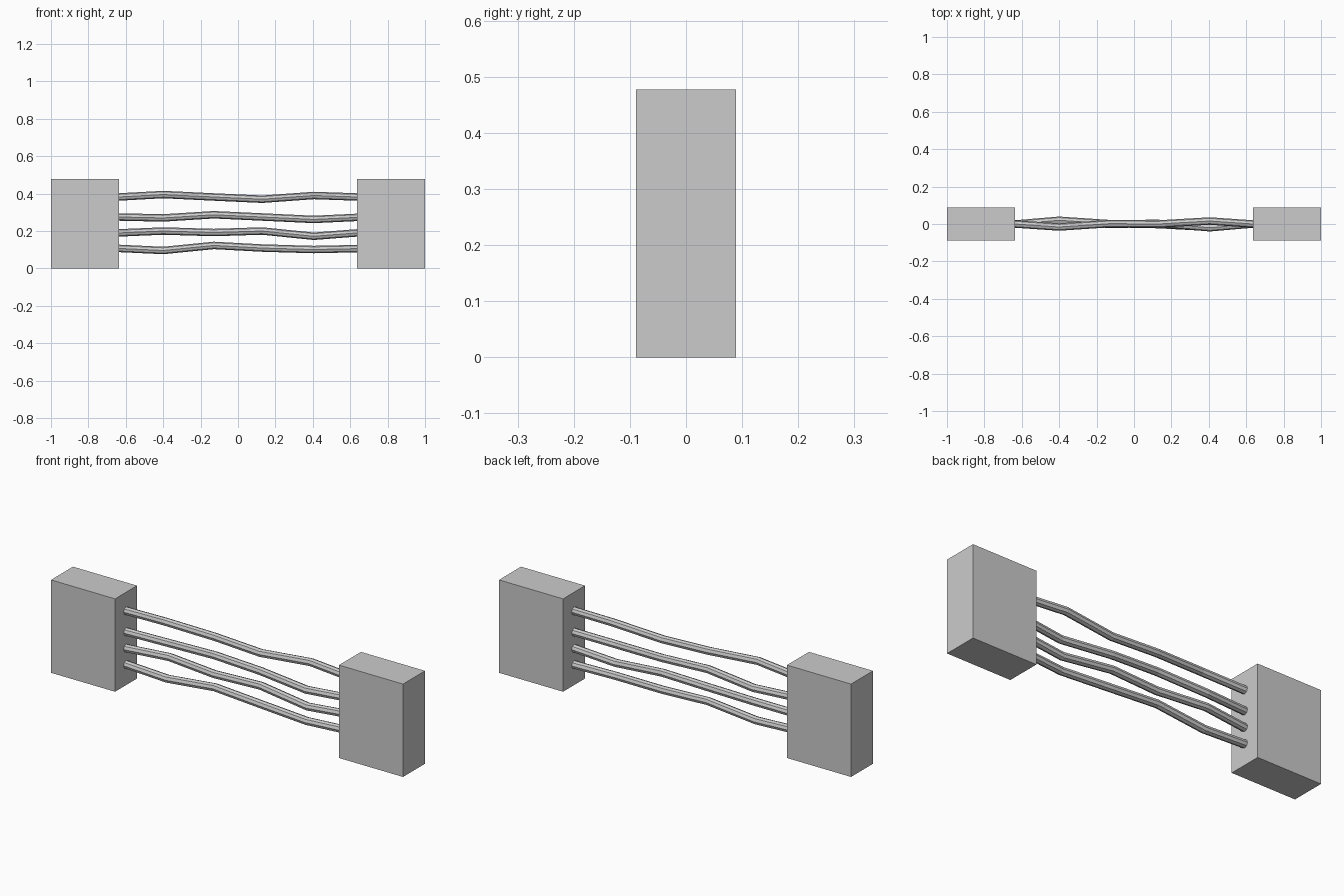
import bpy

if "Cube" in bpy.data.objects:
    bpy.data.objects.remove(bpy.data.objects["Cube"])

# End connector blocks
def block(name, x):
    bpy.ops.mesh.primitive_cube_add(size=1, location=(x, 0, 0.2385))
    ob = bpy.context.object
    ob.name = name
    ob.scale = (0.364, 0.178, 0.477)
    bpy.ops.object.transform_apply(location=False, rotation=False, scale=True)

block("left_block", -0.818)
block("right_block", 0.818)

# Wavy eight-sided cables running between the blocks
XS = (-0.637, -0.40, -0.13, 0.13, 0.405, 0.637)

def cable(name, ys, zs):
    cu = bpy.data.curves.new(name, 'CURVE')
    cu.dimensions = '3D'
    cu.bevel_depth = 0.02
    cu.bevel_resolution = 2
    cu.use_fill_caps = True
    sp = cu.splines.new('POLY')
    sp.points.add(len(XS) - 1)
    for p, x, y, z in zip(sp.points, XS, ys, zs):
        p.co = (x, y, z, 1)
    sp.use_smooth = False
    ob = bpy.data.objects.new(name, cu)
    bpy.context.collection.objects.link(ob)

cable("top_cable", (0, -0.016, 0.002, 0, 0.016, 0),
      (0.382, 0.395, 0.382, 0.37, 0.39, 0.382))
cable("upper_middle_cable", (0, 0.02, 0.002, 0.003, -0.02, 0),
      (0.275, 0.27, 0.287, 0.275, 0.262, 0.273))
cable("lower_middle_cable", (0, 0.018, -0.002, 0.003, -0.01, 0),
      (0.19, 0.20, 0.192, 0.20, 0.172, 0.19))
cable("bottom_cable", (0, 0, 0.002, -0.003, -0.018, 0),
      (0.107, 0.096, 0.123, 0.109, 0.101, 0.106))
